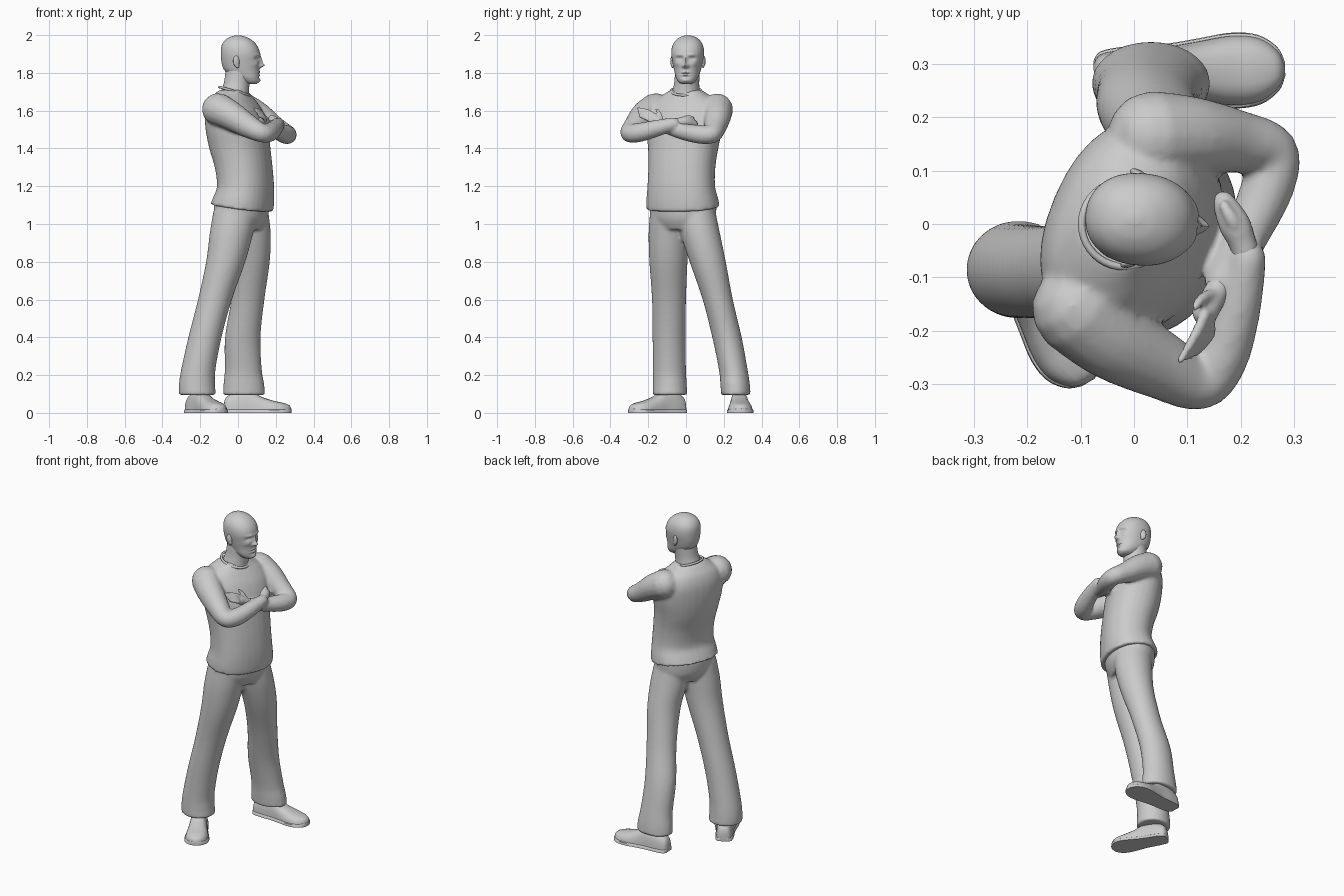
import bpy, bmesh
from math import sin, cos, pi, radians, exp, copysign
from mathutils import Vector, Matrix


def spline(keys, sub):
    # Catmull-Rom interpolation of equal-length tuples
    out = []
    for i in range(len(keys) - 1):
        p = [keys[max(0, min(len(keys) - 1, i + k))] for k in (-1, 0, 1, 2)]
        for s in range(sub):
            t = s / sub
            out.append([0.5 * (2 * b + (c - a) * t + (2 * a - 5 * b + 4 * c - d) * t * t
                               + (3 * b - a - 3 * c + d) * t ** 3) for a, b, c, d in zip(*p)])
    return out + [list(keys[-1])]


def skin(bm, rings):
    rows = [[bm.verts.new(p) for p in r] for r in rings]
    n = len(rows[0])
    for a, b in zip(rows, rows[1:]):
        for i in range(n):
            bm.faces.new((a[i], a[(i + 1) % n], b[(i + 1) % n], b[i]))
    bm.faces.new(rows[0][::-1])
    bm.faces.new(rows[-1])


def stack(bm, keys, angle=0, sub=5, n=32, power=1.0, tilt=None):
    # horizontal sections: x, y, z, half depth, half width
    rings = []
    for x, y, z, a, b in spline(keys, sub):
        ring = []
        for k in range(n):
            c, s = cos(2 * pi * k / n), sin(2 * pi * k / n)
            u = a * copysign(abs(c) ** power, c)
            v = b * copysign(abs(s) ** power, s)
            p = Matrix.Rotation(angle, 3, 'Z') @ Vector((u, v, 0)) + Vector((x, y, z))
            if tilt:
                p.z += tilt(z, u)
            ring.append(p)
        rings.append(ring)
    skin(bm, rings)


def tube(bm, keys, sub=5, n=16, round_ends=True):
    # limb along a path: x, y, z, radius
    pts = spline(keys, sub)
    rings = []
    for i, (x, y, z, r) in enumerate(pts):
        t = Vector(pts[min(i + 1, len(pts) - 1)][:3]) - Vector(pts[max(i - 1, 0)][:3])
        t.normalize()
        u = t.cross(Vector((0, 0, 1))).normalized()
        v = t.cross(u)
        c = Vector((x, y, z))

        def ring(off, rr):
            return [c + t * off + rr * (u * cos(2 * pi * k / n) + v * sin(2 * pi * k / n)) for k in range(n)]
        caps = [(r * sin(q), r * cos(q)) for q in (radians(82), radians(55), radians(28))] if round_ends else []
        if i == 0:
            rings += [ring(-o, rr) for o, rr in caps]
        rings.append(ring(0, r))
        if i == len(pts) - 1:
            rings += [ring(o, rr) for o, rr in caps[::-1]]
    skin(bm, rings)


def ball(bm, loc, size, angle=0):
    m = Matrix.Translation(loc) @ Matrix.Rotation(angle, 4, 'Z') @ Matrix.Diagonal((*size, 1))
    bmesh.ops.create_uvsphere(bm, u_segments=20, v_segments=12, radius=1, matrix=m)


def finish(name, bm, voxel=0, smooth=4):
    bmesh.ops.recalc_face_normals(bm, faces=bm.faces)
    me = bpy.data.meshes.new(name)
    bm.to_mesh(me)
    bm.free()
    ob = bpy.data.objects.new(name, me)
    bpy.context.collection.objects.link(ob)
    for p in me.polygons:
        p.use_smooth = True
    if voxel:
        rm = ob.modifiers.new("blend", 'REMESH')
        rm.mode, rm.voxel_size, rm.use_smooth_shade = 'VOXEL', voxel, True
        sm = ob.modifiers.new("relax", 'SMOOTH')
        sm.factor, sm.iterations = 0.5, smooth
    else:
        bpy.context.view_layer.objects.active = ob
        bpy.ops.object.select_all(action='DESELECT')
        ob.select_set(True)
        bpy.ops.object.shade_smooth_by_angle(angle=radians(50))
    return ob


# Shirt: turned torso, shoulders and crossed sleeves
TURN = radians(-23)
bm = bmesh.new()
stack(bm, [(.02, -.015, 1.085, .155, .197), (.03, -.02, 1.13, .150, .193), (.04, -.025, 1.2, .140, .182),
           (.03, -.022, 1.3, .143, .180), (.01, -.015, 1.4, .152, .188), (-.005, -.01, 1.5, .153, .205),
           (-.02, -.003, 1.59, .138, .205), (-.03, 0, 1.65, .112, .175), (-.03, 0, 1.685, .088, .125),
           (-.025, 0, 1.71, .070, .080)],
      TURN, power=.9, tilt=lambda z, u: -.15 * u * max(0, 1 - (z - 1.08) / .12))
tube(bm, [(-.105, -.16, 1.607, .087), (-.04, -.215, 1.575, .078), (.05, -.265, 1.52, .064),
          (.125, -.298, 1.482, .050), (.165, -.245, 1.485, .051), (.195, -.15, 1.508, .044), (.213, -.065, 1.53, .035)])
tube(bm, [(.035, .165, 1.607, .085), (.11, .165, 1.57, .074), (.19, .155, 1.515, .060),
          (.258, .135, 1.476, .050), (.25, .07, 1.475, .050), (.21, -.02, 1.49, .043), (.165, -.11, 1.515, .034)])
finish("shirt", bm, .009, 5)

# Collar ring
bm = bmesh.new()
rings = []
for i in range(40):
    a = 2 * pi * i / 40
    c = Vector((-.018 + .08 * cos(a), .08 * sin(a), 1.703 - .022 * cos(a)))
    rings.append([c + .007 * (Vector((cos(a), sin(a), 0)) * cos(q) + Vector((0, 0, 1)) * sin(q))
                  for q in (2 * pi * k / 8 for k in range(8))])
skin(bm, rings + rings[:1])
finish("collar", bm)

# Trousers: pelvis and two legs blended together
bm = bmesh.new()
stack(bm, [(.02, -.015, .97, .100, .150), (.018, -.015, 1.03, .132, .178), (.02, -.015, 1.11, .140, .183)], TURN)
stack(bm, [(-.215, -.085, .095, .098, .092), (-.217, -.086, .15, .096, .090), (-.21, -.088, .23, .091, .088),
           (-.175, -.09, .4, .088, .087), (-.122, -.09, .6, .090, .090), (-.065, -.093, .8, .104, .101),
           (-.035, -.09, .95, .115, .108), (-.01, -.08, 1.07, .120, .110)])
stack(bm, [(.032, .264, .095, .112, .078), (.031, .26, .15, .108, .078), (.028, .25, .23, .098, .076),
           (.025, .217, .4, .094, .078), (.052, .168, .6, .088, .080), (.073, .115, .8, .095, .096),
           (.065, .075, .95, .108, .105), (.05, .05, 1.07, .110, .105)])
finish("trousers", bm, .009, 5)

# Shoes: upper and sole, lofted from heel to toe
SHOE = [(0, .022, .05), (.015, .040, .085), (.07, .048, .11), (.14, .050, .115), (.2, .058, .085),
        (.26, .066, .065), (.31, .060, .054), (.345, .036, .042), (.358, .008, .022)]


def shoe(side, heel, angle, scale):
    for part, grow, cap in (("upper", 0, 1), ("sole", .005, .022)):
        bm = bmesh.new()
        rings = []
        for s, w, h in spline(SHOE, 4):
            h = min(h, cap)
            ring = []
            for k in range(24):
                c, q = cos(2 * pi * k / 24), sin(2 * pi * k / 24)
                e = .3 if cap < 1 else .8
                lift = .01 if .1 < s < .14 else .003
                ring.append(Vector((s * scale, (w + grow) * copysign(abs(c) ** .7, c),
                                    h * q ** e if q > 0 else (0 if cap < 1 else lift))))
            rings.append(ring)
        m = Matrix.Translation((*heel, 0)) @ Matrix.Rotation(radians(angle), 4, 'Z')
        skin(bm, [[m @ p for p in r] for r in rings])
        finish(f"{side}_shoe_{part}", bm)


shoe("left", (-.075, .278), 2, 1)
shoe("right", (-.255, -.01), -59.5, .93)

# Head: oval sections with the face pushed in and out by soft bumps
bm = bmesh.new()
stack(bm, [(.07, 0, 1.742, .030, .024), (.062, 0, 1.752, .047, .042), (.045, 0, 1.775, .068, .058),
           (.022, 0, 1.81, .091, .069), (.015, 0, 1.85, .101, .078), (.013, 0, 1.9, .104, .086),
           (.008, 0, 1.94, .096, .082), (.003, 0, 1.97, .075, .066), (0, 0, 1.99, .044, .040), (0, 0, 1.999, .012, .010)],
      sub=9, n=96, power=.92)
BUMPS = [(0, 1.840, .013, .012, .024), (0, 1.865, .008, .020, .012), (.013, 1.835, .007, .007, .008),
         (.033, 1.876, .017, .009, -.015), (.030, 1.896, .022, .007, .005), (.032, 1.875, .010, .006, .006),
         (0, 1.804, .022, .005, .006), (0, 1.797, .024, .003, -.004), (0, 1.789, .018, .005, .006),
         (0, 1.778, .022, .005, -.003), (0, 1.760, .020, .010, .008), (.045, 1.848, .016, .014, .005)]
for v in bm.verts:
    if v.co.x > .03:
        y, z = abs(v.co.y), v.co.z
        v.co.x += sum(h * exp(-((y - by) / sy) ** 2 - ((z - bz) / sz) ** 2) for by, bz, sy, sz, h in BUMPS)
FACE = Matrix.Translation((0, .01, 0)) @ Matrix.Rotation(radians(-6), 4, 'Z')
bm.transform(FACE)
finish("head", bm)

# Ears
for side, s in (("left", 1), ("right", -1)):
    bm = bmesh.new()
    ball(bm, (0, s * .083, 1.862), (.019, .009, .031), s * radians(-22))
    ball(bm, (.006, s * .081, 1.838), (.011, .007, .014), s * radians(-15))
    bm.transform(FACE)
    finish(f"{side}_ear", bm, .004, 3)

# Neck
bm = bmesh.new()
stack(bm, [(-.022, 0, 1.66, .082, .082), (-.016, 0, 1.70, .074, .073), (-.006, .004, 1.75, .068, .066),
           (.004, .008, 1.81, .070, .066)])
finish("neck", bm)

# Right hand, tucked over the other arm
bm = bmesh.new()
tube(bm, [(.213, -.07, 1.53, .027), (.203, -.035, 1.537, .026), (.188, .0, 1.54, .030), (.168, .04, 1.53, .022)])
tube(bm, [(.2, -.02, 1.55, .014), (.182, .01, 1.565, .013), (.168, .035, 1.56, .010)], n=10)
finish("right_hand", bm, .006, 3)

# Left hand, fingers fanned against the other upper arm
bm = bmesh.new()
tube(bm, [(.167, -.105, 1.515, .025), (.15, -.135, 1.535, .024), (.133, -.165, 1.555, .025)])
for i in range(4):
    x, z = .112 + .009 * i, 1.582 - .014 * i
    tube(bm, [(.135, -.165, z - .008, .011), (x + .004, -.205, z + .016, .010), (x - .025, -.255 + .004 * i, z + .03, .007)], n=10)
tube(bm, [(.15, -.13, 1.545, .012), (.128, -.14, 1.582, .011), (.115, -.155, 1.605, .008)], n=10)
finish("left_hand", bm, .006, 2)
